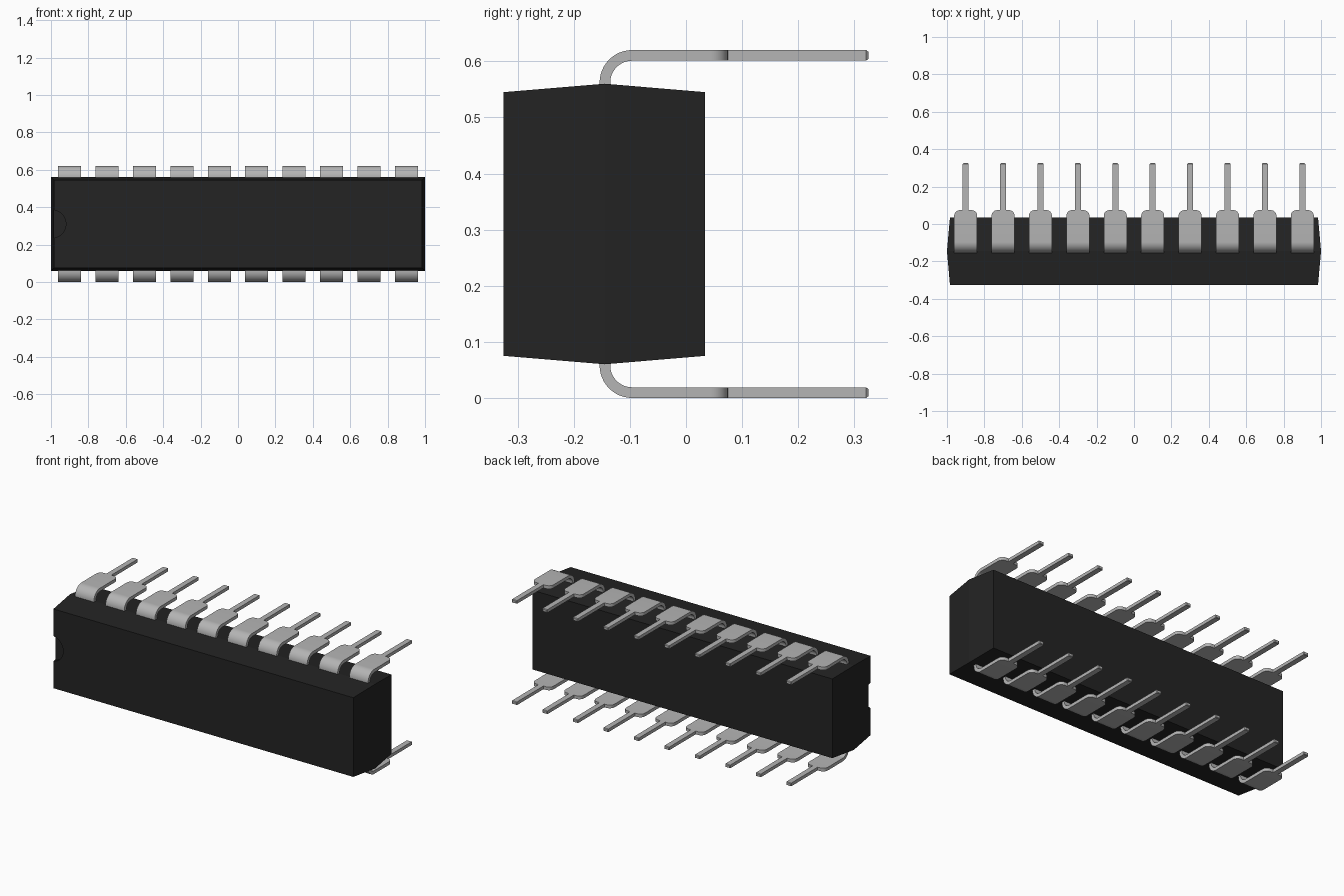
import bpy, bmesh, math

if "Cube" in bpy.data.objects:
    bpy.data.objects.remove(bpy.data.objects["Cube"])

MID_Y, MID_Z = -0.145, 0.31      # parting plane and centre height


def material(name, value, roughness, metallic=0.0):
    m = bpy.data.materials.new(name)
    m.use_nodes = True
    m.diffuse_color = (value, value, value, 1)
    bsdf = m.node_tree.nodes["Principled BSDF"]
    bsdf.inputs["Base Color"].default_value = (value, value, value, 1)
    bsdf.inputs["Roughness"].default_value = roughness
    return m


black = material("black plastic", 0.017, 0.6)
metal = material("grey metal", 0.46, 0.4)


def loft(name, sections, mat):
    """Join four-cornered sections into a closed solid."""
    bm = bmesh.new()
    rings = [[bm.verts.new(p) for p in s] for s in sections]
    for a, b in zip(rings, rings[1:]):
        for i in range(4):
            j = (i + 1) % 4
            bm.faces.new((a[i], a[j], b[j], b[i]))
    bm.faces.new(rings[0])
    bm.faces.new(rings[-1])
    bmesh.ops.recalc_face_normals(bm, faces=bm.faces)
    mesh = bpy.data.meshes.new(name)
    bm.to_mesh(mesh)
    bm.free()
    mesh.materials.append(mat)
    obj = bpy.data.objects.new(name, mesh)
    bpy.context.collection.objects.link(obj)
    return obj


def activate(obj):
    bpy.ops.object.select_all(action='DESELECT')
    obj.select_set(True)
    bpy.context.view_layer.objects.active = obj


# Body: two drafted halves meeting at the parting plane
def body_section(y, hx, hz):
    return [(-hx, y, MID_Z - hz), (hx, y, MID_Z - hz),
            (hx, y, MID_Z + hz), (-hx, y, MID_Z + hz)]


body = loft("body", [body_section(-0.325, 0.984, 0.235),
                     body_section(MID_Y, 1.0, 0.25),
                     body_section(0.034, 0.984, 0.235)], black)

# Shallow round notch in the front face, at the left edge
bpy.ops.mesh.primitive_cylinder_add(vertices=48, radius=0.075, depth=0.1,
                                    location=(-0.995, -0.355, MID_Z),
                                    rotation=(math.pi / 2, 0, 0))
cutter = bpy.context.object
cutter.name = "notch_cutter"
cutter.hide_render = True
cutter.data.materials.append(black)
cut = body.modifiers.new("notch", 'BOOLEAN')
cut.operation = 'DIFFERENCE'
cut.solver = 'EXACT'
cut.object = cutter
activate(body)
bpy.ops.object.modifier_apply(modifier=cut.name)
bpy.data.objects.remove(cutter)

# Pin: a flat strip that leaves the body, bends back and narrows to a tip
WIDE, NARROW, THICK = 0.0615, 0.016, 0.0095
BEND, BEND_Y, BEND_Z = 0.0485, -0.096, 0.252


def pin_section(y, z, angle, hw, ht=THICK):
    """Cross-section whose thickness direction lies at angle in the yz plane."""
    dy, dz = ht * math.cos(angle), ht * math.sin(angle)
    return [(-hw, y - dy, z - dz), (hw, y - dy, z - dz),
            (hw, y + dy, z + dz), (-hw, y + dy, z + dz)]


up = math.pi / 2
flat_z = BEND_Z + BEND
sections = [pin_section(BEND_Y - BEND, 0.2, math.pi, WIDE)]
for i in range(13):                                   # bend
    a = math.pi - up * i / 12
    sections.append(pin_section(BEND_Y + BEND * math.cos(a),
                                BEND_Z + BEND * math.sin(a), a, WIDE))
R = 0.03
for i in range(9):                                    # rounded shoulders
    t = up * i / 8
    sections.append(pin_section(0.044 + R * math.sin(t), flat_z, up,
                                WIDE - R + R * math.cos(t)))
sections += [pin_section(0.0745, flat_z, up, NARROW),
             pin_section(0.321, flat_z, up, NARROW),
             pin_section(0.325, flat_z, up, NARROW - 0.004, THICK - 0.003)]

pins = loft("pins", sections, metal)
pins.location = (-0.9, 0, MID_Z)
activate(pins)
bpy.ops.object.shade_smooth_by_angle(angle=math.radians(30))

# Ten pins along each side
row = pins.modifiers.new("row", 'ARRAY')
row.count = 10
row.use_relative_offset = False
row.use_constant_offset = True
row.constant_offset_displace = (0.2, 0, 0)
mirror = pins.modifiers.new("both sides", 'MIRROR')
mirror.use_axis = (False, False, True)
mirror.use_mirror_merge = False
